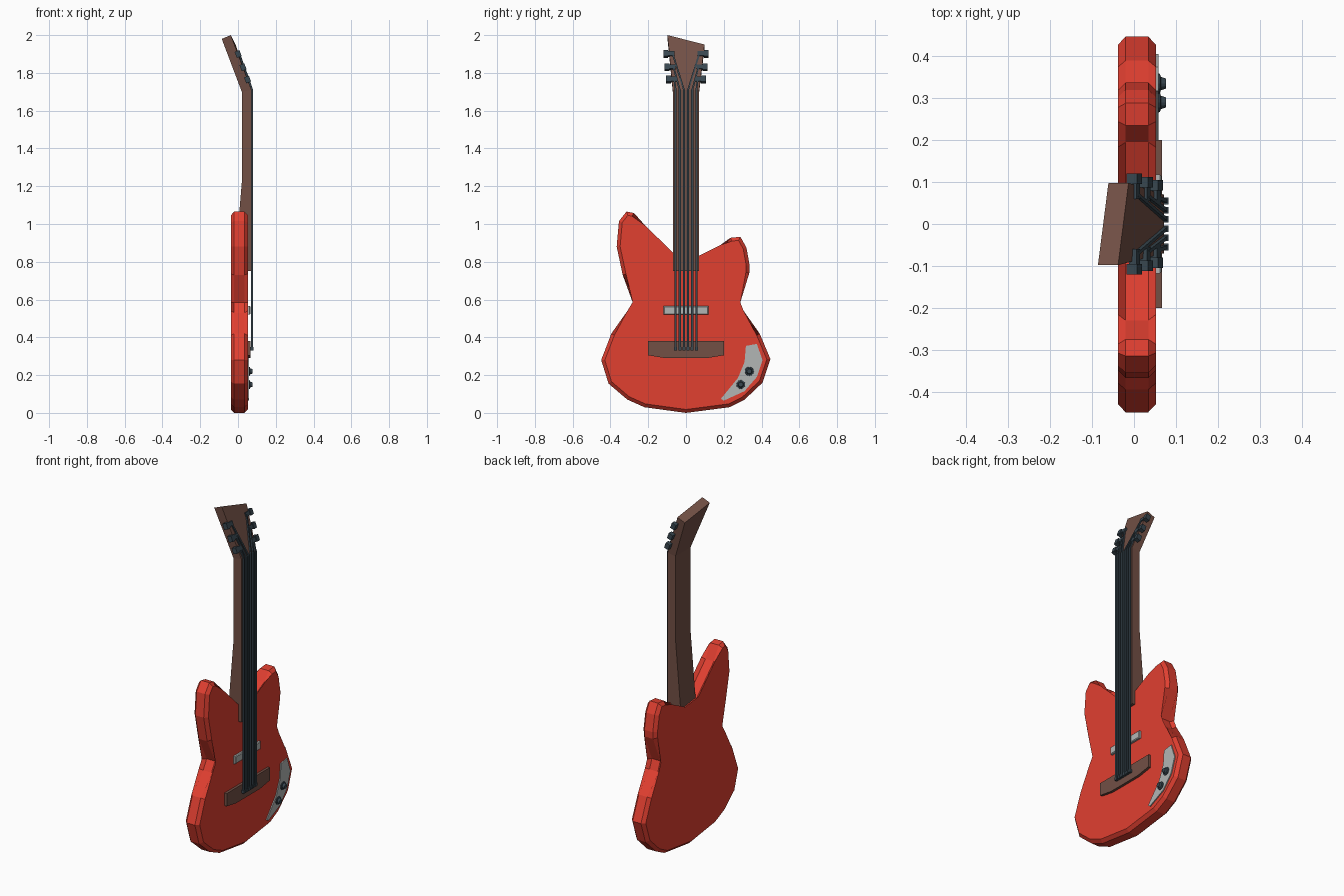
import bpy, bmesh, math
from mathutils import Vector

if "Cube" in bpy.data.objects:
    bpy.data.objects.remove(bpy.data.objects["Cube"])


def material(name, rgb):
    m = bpy.data.materials.new(name)
    m.diffuse_color = (*rgb, 1)
    m.use_nodes = True
    m.node_tree.nodes["Principled BSDF"].inputs["Base Color"].default_value = m.diffuse_color
    return m


RED = material("red", (0.75, 0.05, 0.03))
WOOD = material("wood", (0.17, 0.08, 0.06))
STEEL = material("steel", (0.04, 0.063, 0.08))
PALE = material("pale", (0.45, 0.47, 0.46))


def finish(bm, name, mat):
    bmesh.ops.recalc_face_normals(bm, faces=bm.faces)
    me = bpy.data.meshes.new(name)
    bm.to_mesh(me)
    bm.free()
    me.materials.append(mat)
    ob = bpy.data.objects.new(name, me)
    bpy.context.collection.objects.link(ob)
    return ob


def loft(name, rings, mat, chamfer=0):
    """Join rings of points with flat sides and cap both ends."""
    bm = bmesh.new()
    vs = [[bm.verts.new(p) for p in r] for r in rings]
    n = len(rings[0])
    for a, b in zip(vs, vs[1:]):
        for i in range(n):
            j = (i + 1) % n
            bm.faces.new((a[i], a[j], b[j], b[i]))
    caps = [bm.faces.new(vs[0]), bm.faces.new(vs[-1])]
    if chamfer:
        edges = [e for f in caps for e in f.edges]
        bmesh.ops.bevel(bm, geom=edges, offset=chamfer, segments=1, affect='EDGES')
    return finish(bm, name, mat)


def plate(name, outline, x0, x1, mat, chamfer=0):
    """Slab with a (y, z) outline between two x values."""
    return loft(name, [[(x, y, z) for y, z in outline] for x in (x0, x1)], mat, chamfer)


def bar(name, a, b, w, h, mat):
    """Rectangular bar from a to b; w is across, h is away from the face."""
    a, b = Vector(a), Vector(b)
    d = (b - a).normalized()
    side = d.cross(Vector((1, 0, 0))).normalized()
    up = side.cross(d)
    corners = [(-1, -1), (1, -1), (1, 1), (-1, 1)]
    ring = [side * s * w / 2 + up * t * h / 2 for s, t in corners]
    return loft(name, [[p + c for c in ring] for p in (a, b)], mat)


# Body
plate("body", [
    (0, 0), (0.23, 0.03), (0.31, 0.07), (0.405, 0.16), (0.447, 0.285), (0.39, 0.42),
    (0.29, 0.53), (0.268, 0.585), (0.335, 0.74), (0.337, 0.78), (0.32, 0.875),
    (0.288, 0.932), (0.235, 0.927), (0.195, 0.875), (0.065, 0.81), (-0.07, 0.825),
    (-0.23, 0.98), (-0.275, 1.058), (-0.315, 1.066), (-0.355, 1.015), (-0.367, 0.88),
    (-0.335, 0.73), (-0.262, 0.585), (-0.295, 0.53), (-0.395, 0.42), (-0.449, 0.28),
    (-0.41, 0.155), (-0.31, 0.07), (-0.22, 0.03)], -0.038, 0.052, RED, 0.018)

# Neck with a thickening heel
neck = [(0.071, 0.75), (0.071, 1.71), (0.02, 1.70), (0.02, 1.22), (-0.015, 0.8), (-0.015, 0.75)]
loft("neck", [[(x, y, z) for x, z in neck] for y in (-0.07, 0.07)], WOOD)

# Tilted headstock with a slanted top
loft("headstock", [
    [(0.071, -0.07, 1.71), (0.071, 0.07, 1.71), (0.02, 0.07, 1.70), (0.02, -0.07, 1.70)],
    [(-0.038, -0.098, 2.0), (-0.013, 0.098, 1.95), (-0.061, 0.098, 1.93), (-0.086, -0.098, 1.98)],
], WOOD)


def head_x(z):
    return 0.071 - 0.37 * (z - 1.71)


# Strings, tuners and string ends
tilt = Vector((-0.35, 0, 0.937))
for s, side in ((-1, "left"), (1, "right")):
    for i, z in enumerate((1.765, 1.83, 1.9)):
        y = s * (0.055 - 0.022 * i)
        tag = f"{side}_{i + 1}"
        x = head_x(z)
        bar(f"string_{tag}", (0.075, y, 0.33), (0.075, y, 1.712), 0.011, 0.01, STEEL)
        bar(f"saddle_{tag}", (0.073, y, 0.33), (0.073, y, 0.348), 0.016, 0.018, STEEL)
        peg_y = s * (0.062 + 0.004 * i)
        bar(f"head_string_{tag}", (0.075, y, 1.71), (x + 0.006, peg_y, z), 0.009, 0.009, STEEL)
        c = Vector((x, 0, z))
        out = 0.105 + 0.0075 * i
        for part, y0, y1, size in (("post", 0.05 + 0.005 * i, out - 0.02, 0.024),
                                   ("tuner", out - 0.025, out, 0.034)):
            half = tilt * size / 2
            lift = Vector((0.937, 0, 0.35)) * size * 0.4
            ring = [c - half - lift, c + half - lift, c + half + lift, c - half + lift]
            loft(f"{part}_{tag}", [[p + Vector((0, s * yy, 0)) for p in ring]
                                   for yy in (y0, y1)], STEEL)

# Pickup and bridge
plate("pickup", [(-0.118, 0.52), (0.118, 0.52), (0.118, 0.565), (-0.118, 0.565)],
      0.045, 0.066, PALE, 0.004)
plate("bridge", [(-0.2, 0.38), (-0.2, 0.305), (-0.11, 0.29), (0.11, 0.29), (0.2, 0.305),
                 (0.2, 0.38)], 0.045, 0.067, WOOD)

# Control plate and knobs
plate("control_plate", [
    (0.317, 0.355), (0.375, 0.365), (0.405, 0.28), (0.375, 0.19), (0.31, 0.115),
    (0.2, 0.065), (0.185, 0.075), (0.275, 0.185), (0.31, 0.27)], 0.045, 0.058, PALE)
for k, (cy, cz) in enumerate(((0.335, 0.22), (0.29, 0.15))):
    rings = [[(x, cy + r * math.cos(a * math.pi / 6), cz + r * math.sin(a * math.pi / 6))
              for a in range(12)]
             for x, r in ((0.052, 0.025), (0.062, 0.023), (0.064, 0.016), (0.076, 0.012))]
    loft(f"knob_{k + 1}", rings, STEEL)
